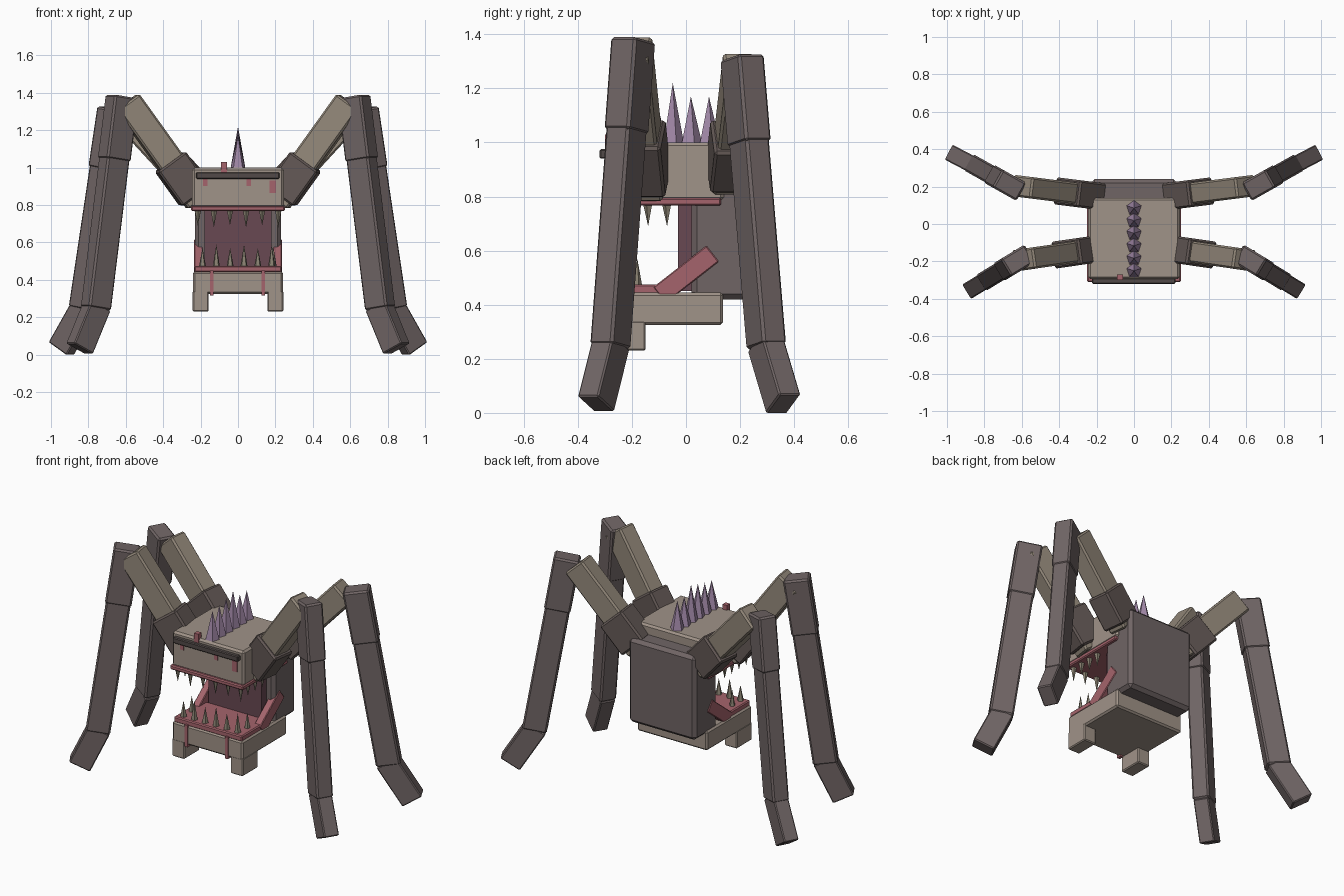
import bpy, bmesh, math
from mathutils import Matrix, Vector

cube = bpy.data.objects.get("Cube")
if cube:
    bpy.data.objects.remove(cube, do_unlink=True)


def material(name, r, g, b):
    """Flat material from 0-255 display values."""
    col = [((c / 255 + 0.055) / 1.055) ** 2.4 for c in (r, g, b)] + [1]
    m = bpy.data.materials.new(name)
    m.use_nodes = True
    m.diffuse_color = col
    bsdf = m.node_tree.nodes["Principled BSDF"]
    bsdf.inputs["Base Color"].default_value = col
    bsdf.inputs["Roughness"].default_value = 0.9
    return m


TAN = material("tan hide", 160, 147, 136)
OLIVE = material("olive tan hide", 148, 137, 123)
DARK = material("dark grey hide", 112, 101, 101)
CUFF = material("brown cuff", 100, 89, 86)
BROW = material("brow charcoal", 82, 74, 72)
GUM = material("gum pink", 165, 100, 108)
MOUTH = material("mouth maroon", 104, 72, 82)
SPIKE = material("spike purple", 160, 135, 166)
TOOTH = material("tooth bone", 138, 130, 114)


def finish(bm, name, mat):
    me = bpy.data.meshes.new(name)
    bm.to_mesh(me)
    bm.free()
    me.materials.append(mat)
    ob = bpy.data.objects.new(name, me)
    bpy.context.scene.collection.objects.link(ob)
    return ob


def block(name, mat, size, matrix, bevel=0.0):
    """Bevelled box placed by a matrix."""
    bm = bmesh.new()
    bmesh.ops.create_cube(bm, size=1)
    bmesh.ops.scale(bm, vec=size, verts=bm.verts)
    if bevel:
        bmesh.ops.bevel(bm, geom=bm.edges[:], offset=bevel, segments=1, affect='EDGES')
    bm.transform(matrix)
    return finish(bm, name, mat)


def box(name, mat, x, y, z, bevel=0.0):
    """Box from its (min, max) ranges."""
    lo, hi = Vector((x[0], y[0], z[0])), Vector((x[1], y[1], z[1]))
    return block(name, mat, hi - lo, Matrix.Translation((lo + hi) / 2), bevel)


def limb(name, mat, a, b, depth, width, bevel=0.01):
    """Box running from a to b, upright in its own vertical plane."""
    a, b = Vector(a), Vector(b)
    axis = (b - a).normalized()
    side = axis.cross(Vector((0, 0, 1))).normalized()
    rot = Matrix((side.cross(axis), side, axis)).transposed()
    if rot.determinant() < 0:
        rot.col[1] = -rot.col[1]
    m = Matrix.Translation((a + b) / 2) @ rot.to_4x4()
    return block(name, mat, (depth, width, (b - a).length), m, bevel)


def cone(name, mat, base, height, radius, sides):
    """Pointed cone; a negative height points down."""
    bm = bmesh.new()
    bmesh.ops.create_cone(bm, cap_ends=True, segments=sides, radius1=radius,
                          radius2=0, depth=abs(height))
    m = Matrix.Translation(Vector(base) + Vector((0, 0, height / 2)))
    if height < 0:
        m = m @ Matrix.Rotation(math.pi, 4, 'X')
    bm.transform(m)
    return finish(bm, name, mat)


# Body and head
box("body", DARK, (-0.23, 0.23), (0.02, 0.24), (0.42, 0.94), 0.02)
box("head", TAN, (-0.245, 0.245), (-0.295, 0.14), (0.785, 1.0), 0.012)
box("brow_bar", BROW, (-0.225, 0.222), (-0.32, -0.28), (0.94, 0.975), 0.005)
box("mouth_lining", MOUTH, (-0.18, 0.18), (-0.03, 0.03), (0.45, 0.78))
box("upper_gum", GUM, (-0.25, 0.25), (-0.31, 0.13), (0.767, 0.795), 0.006)

# Lower jaw with chin stubs and cheek straps
box("lower_jaw", TAN, (-0.24, 0.24), (-0.3, 0.137), (0.325, 0.445), 0.01)
box("lower_gum", GUM, (-0.232, 0.232), (-0.295, -0.03), (0.44, 0.475), 0.006)
for s, label in ((-1, "right"), (1, "left")):
    box("chin_stub_" + label, TAN, sorted((s * 0.157, s * 0.242)),
        (-0.3, -0.15), (0.23, 0.34), 0.006)
    m = Matrix.Translation((s * 0.212, 0.0, 0.512)) @ Matrix.Rotation(math.radians(38), 4, 'X')
    block("cheek_strap_" + label, GUM, (0.045, 0.25, 0.075), m, 0.004)

# Small pink drips and patches: x, bottom, top, width, front y
for i, (x, z0, z1, w, y) in enumerate((
        (-0.175, 0.903, 0.945, 0.025, -0.3), (0.057, 0.903, 0.945, 0.025, -0.3),
        (0.185, 0.865, 0.93, 0.035, -0.3), (-0.075, 0.975, 1.03, 0.03, -0.3),
        (-0.14, 0.315, 0.45, 0.02, -0.306), (0.135, 0.315, 0.45, 0.02, -0.306))):
    box(f"pink_patch_{i + 1}", GUM, (x - w / 2, x + w / 2), (y, y + 0.03), (z0, z1))

# Teeth along the front and sides of both jaws
for i in range(6):
    x = -0.215 + i * 0.086
    cone(f"upper_tooth_{i + 1}", TOOTH, (x, -0.28, 0.77), -0.08 - 0.012 * (i % 2), 0.017, 5)
for i in range(6):
    x = -0.19 + i * 0.074
    cone(f"lower_tooth_{i + 1}", TOOTH, (x, -0.26, 0.47), 0.1 + 0.02 * (i % 2), 0.02, 5)
for s, label in ((-1, "right"), (1, "left")):
    for i in range(3):
        cone(f"upper_side_tooth_{label}_{i + 1}", TOOTH,
             (s * 0.215, -0.21 + i * 0.07, 0.77), -0.08, 0.018, 5)
    cone("lower_side_tooth_" + label, TOOTH, (s * 0.19, -0.18, 0.47), 0.1, 0.018, 5)

# Row of spikes on the back
for i, h in enumerate((0.17, 0.18, 0.2, 0.22, 0.17, 0.17)):
    cone(f"back_spike_{i + 1}", SPIKE, (0, -0.25 + i * 0.067, 0.995), h + 0.005, 0.042, 5)

# Legs: hip, knee end of the upper arm, knee, ankle, toe
LEGS = {
    "front": ((0.21, -0.135, 0.82), (0.592, -0.19, 1.352),
              (0.62, -0.195, 1.38), (0.76, -0.28, 0.245), (0.847, -0.333, 0.032)),
    "rear": ((0.2, 0.15, 0.85), (0.6, 0.2, 1.285),
             (0.665, 0.207, 1.315), (0.825, 0.297, 0.245), (0.945, 0.36, 0.032)),
}
for pair, points in LEGS.items():
    for s, label in ((-1, "right"), (1, "left")):
        hip, elbow, knee, ankle, toe = (Vector((s * p[0], p[1], p[2])) for p in points)
        tag = f"{pair}_{label}"
        limb("upper_leg_" + tag, OLIVE, hip, elbow, 0.145, 0.115)
        limb("hip_cuff_" + tag, CUFF, hip.lerp(elbow, 0.05), hip.lerp(elbow, 0.4), 0.185, 0.145)
        limb("lower_leg_" + tag, DARK, knee.lerp(ankle, 0.03), ankle, 0.14, 0.1)
        limb("knee_cuff_" + tag, DARK, knee, knee.lerp(ankle, 0.3), 0.15, 0.11)
        limb("foot_" + tag, DARK, ankle.lerp(toe, -0.08), toe, 0.13, 0.09, 0.006)
